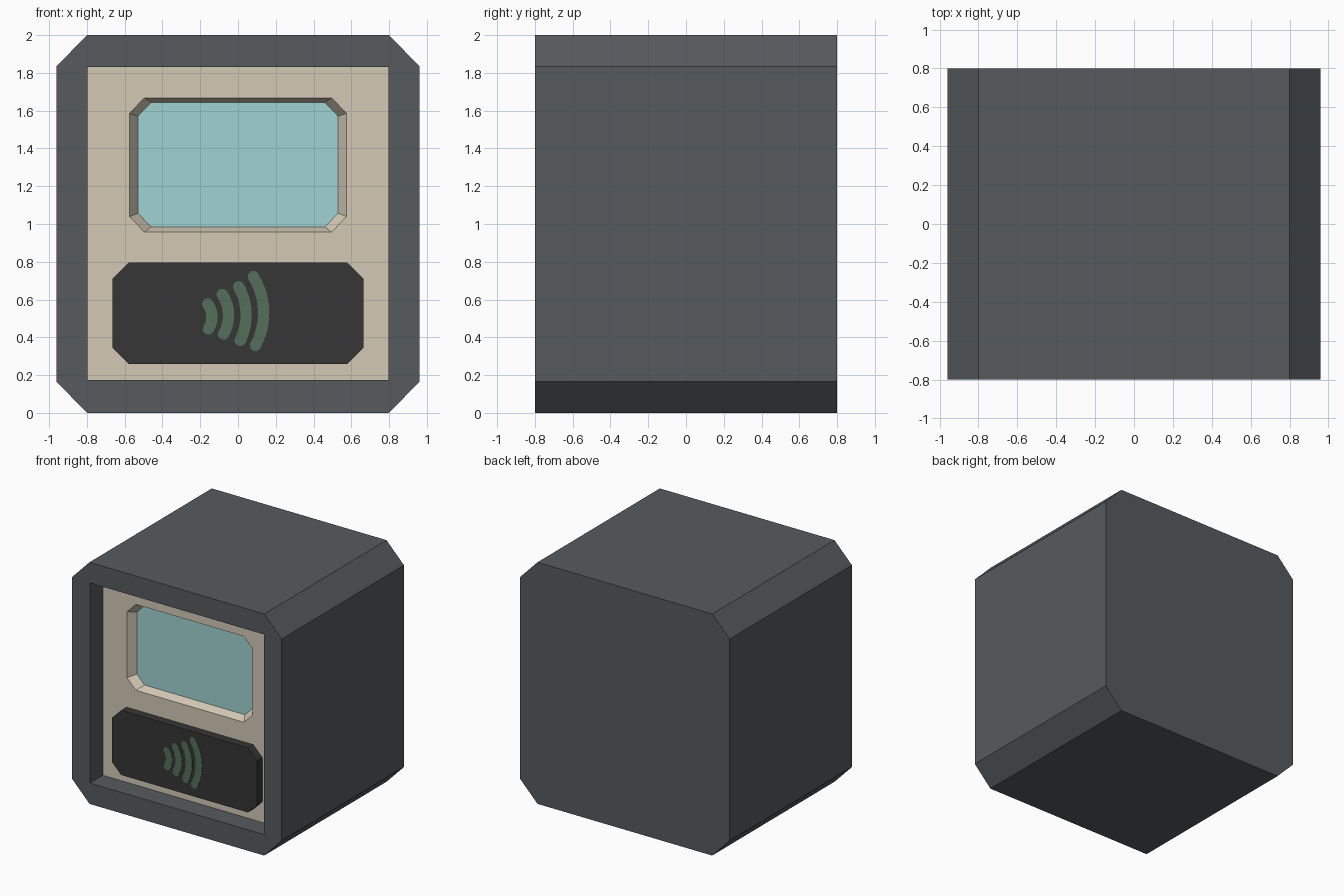
import bpy, bmesh, math

if "Cube" in bpy.data.objects:
    bpy.data.objects.remove(bpy.data.objects["Cube"])


def material(name, rgb):
    mat = bpy.data.materials.new(name)
    lin = [((c / 255 + 0.055) / 1.055) ** 2.4 for c in rgb]
    mat.diffuse_color = (*lin, 1)
    mat.use_nodes = True
    mat.node_tree.nodes["Principled BSDF"].inputs["Base Color"].default_value = mat.diffuse_color
    return mat


GREY = material("slate grey", (86, 91, 94))
TAN = material("warm beige", (211, 200, 181))
TEAL = material("pale teal", (160, 210, 210))
BLACK = material("charcoal", (54, 54, 54))
GREEN = material("muted green", (84, 112, 90))


def octagon(hx, z0, z1, cx=0.0, cz=0.0):
    """Chamfered rectangle, counter-clockwise seen from the front."""
    right = [(hx - cx, z0), (hx, z0 + cz), (hx, z1 - cz), (hx - cx, z1)]
    return right + [(-x, z) for x, z in reversed(right)]


def loft(name, mat, rings, back=False, front=False):
    """Skin (y, outline) rings from back to front, with optional end caps."""
    bm = bmesh.new()
    loops = [[bm.verts.new((x, y, z)) for x, z in pts] for y, pts in rings]
    n = len(loops[0])
    for a, b in zip(loops, loops[1:]):
        for i in range(n):
            j = (i + 1) % n
            bm.faces.new((a[i], a[j], b[j], b[i]))
    if back:
        bm.faces.new(loops[0][::-1])
    if front:
        bm.faces.new(loops[-1])
    bmesh.ops.remove_doubles(bm, verts=bm.verts, dist=1e-5)
    mesh = bpy.data.meshes.new(name)
    bm.to_mesh(mesh)
    bm.free()
    mesh.materials.append(mat)
    obj = bpy.data.objects.new(name, mesh)
    bpy.context.collection.objects.link(obj)
    return obj


def arc_stroke(x_end, x_mid, zc, h, w=0.03, tilt=0.03, steps=10):
    """Outline of a round-ended arc bulging toward +x."""
    s = x_mid - x_end
    r = (h * h + s * s) / (2 * s)
    a = math.asin(h / r)
    cx = x_mid - r

    def polar(c, rad, ang):
        return (c[0] + rad * math.cos(ang), c[1] + rad * math.sin(ang))

    def sweep(c, rad, a0, a1):
        return [polar(c, rad, a0 + (a1 - a0) * i / steps) for i in range(steps)]

    c = (cx, zc)
    lo, hi = tilt - a, tilt + a
    return (sweep(c, r + w, lo, hi) + sweep(polar(c, r, hi), w, hi, hi + math.pi)
            + sweep(c, r - w, hi, lo)
            + sweep(polar(c, r, lo), w, lo + math.pi, lo + 2 * math.pi))


PANEL_Y, SCREEN_Y, PAD_Y = -0.63, -0.565, -0.70

# Casing with a rectangular recess in the front
shell = octagon(0.96, 0, 2, 0.16, 0.165)
opening = octagon(0.797, 0.173, 1.83)
loft("casing", GREY, [(0.8, shell), (-0.8, shell), (-0.8, opening),
                      (PANEL_Y, opening)], back=True)

# Front panel with the bevelled screen surround
screen = octagon(0.53, 0.985, 1.643, 0.07, 0.072)
loft("front_panel", TAN, [(PANEL_Y, opening),
                          (PANEL_Y, octagon(0.575, 0.957, 1.668, 0.08, 0.082)),
                          (SCREEN_Y, screen)])
loft("screen", TEAL, [(SCREEN_Y, screen)], front=True)

# Raised reader pad
pad = octagon(0.665, 0.26, 0.795, 0.085, 0.085)
loft("reader_pad", BLACK, [(PANEL_Y, pad), (PAD_Y, pad)], front=True)

# Four signal arcs as thin plates on the pad
for k, args in enumerate([(-0.158, -0.138, 0.508, 0.066), (-0.08, -0.05, 0.517, 0.105),
                          (0.008, 0.043, 0.518, 0.142), (0.087, 0.136, 0.53, 0.182)]):
    stroke = arc_stroke(*args)
    loft(f"signal_arc_{k + 1}", GREEN, [(PAD_Y, stroke), (PAD_Y - 0.004, stroke)], front=True)
